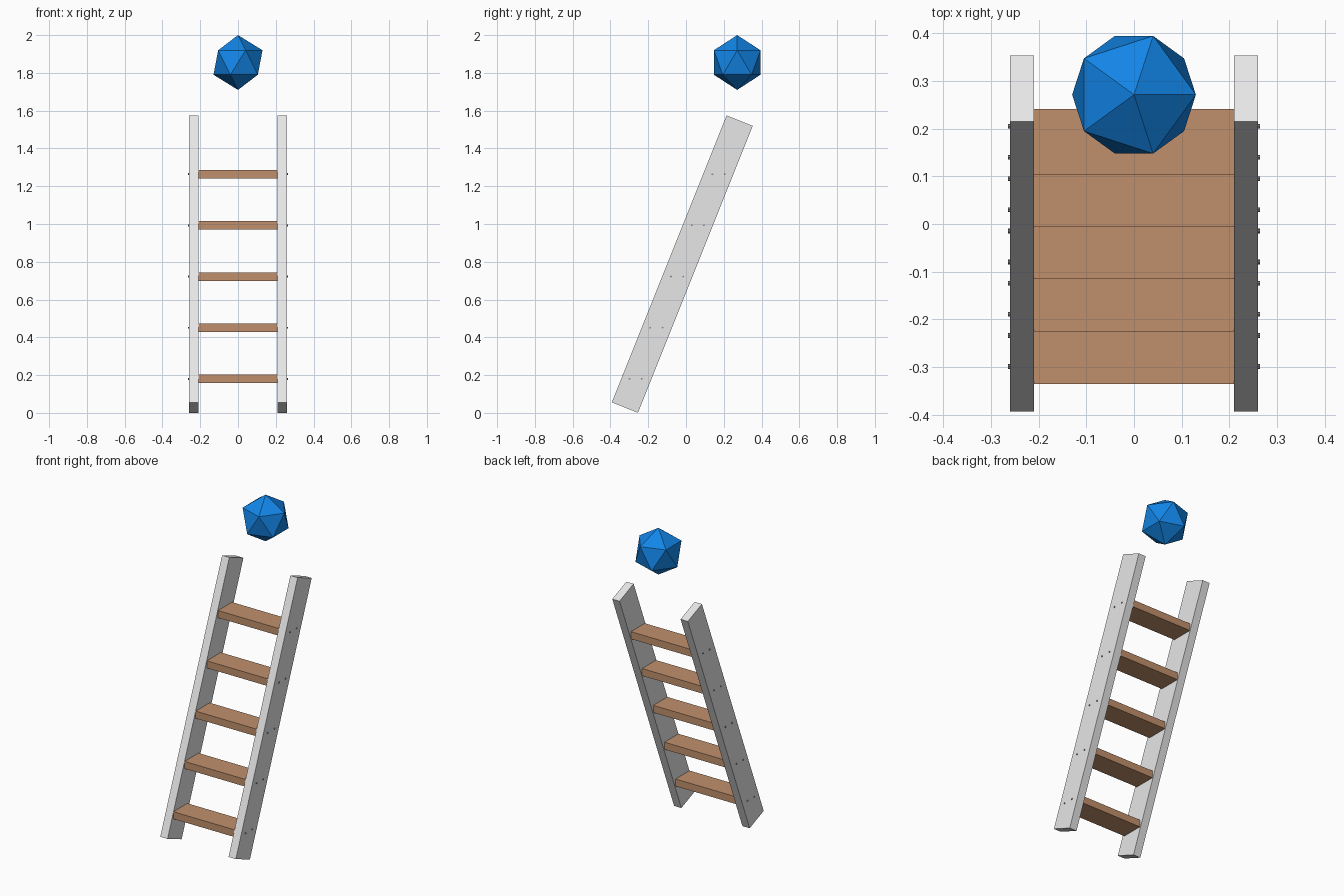
import bpy, math

if "Cube" in bpy.data.objects:
    bpy.data.objects.remove(bpy.data.objects["Cube"])

LEAN = math.radians(21.8)


def material(name, rgb):
    m = bpy.data.materials.new(name)
    m.diffuse_color = (*rgb, 1)
    m.use_nodes = True
    m.node_tree.nodes["Principled BSDF"].inputs["Base Color"].default_value = m.diffuse_color
    return m


metal = material("pale grey", (0.8, 0.8, 0.8))
wood = material("brown wood", (0.53, 0.28, 0.15))
steel = material("dark steel", (0.25, 0.25, 0.25))
blue = material("bright blue", (0.006, 0.235, 0.8))


def finish(name, mat):
    ob = bpy.context.object
    ob.name = name
    ob.data.materials.append(mat)
    return ob


def box(name, loc, size, mat, rot_x=0.0):
    bpy.ops.mesh.primitive_cube_add(size=1, location=loc, rotation=(rot_x, 0, 0))
    ob = finish(name, mat)
    ob.scale = size
    return ob


# Leaning side rails
for side, label in ((-1, "left"), (1, "right")):
    box(f"{label}_rail", (side * 0.235, -0.0197, 0.7875),
        (0.05, 0.149, 1.636), metal, -LEAN)

# Level rungs, each with two bolts through either rail
for i in range(5):
    y, z = -0.2665 + 0.1097 * i, 0.18 + 0.271 * i
    box(f"rung_{i + 1}", (0, y, z), (0.42, 0.137, 0.045), wood)
    for side, label in ((-1, "left"), (1, "right")):
        for dy in (-0.0325, 0.0325):
            bpy.ops.mesh.primitive_cylinder_add(
                vertices=8, radius=0.005, depth=0.014,
                location=(side * 0.257, y + dy, z),
                rotation=(0, math.pi / 2, 0))
            finish(f"{label}_bolt_{i + 1}", steel)

# Faceted twenty-sided ball floating above the top
bpy.ops.mesh.primitive_ico_sphere_add(subdivisions=1, radius=0.145,
                                      location=(0, 0.271, 1.855))
finish("faceted_ball", blue)
